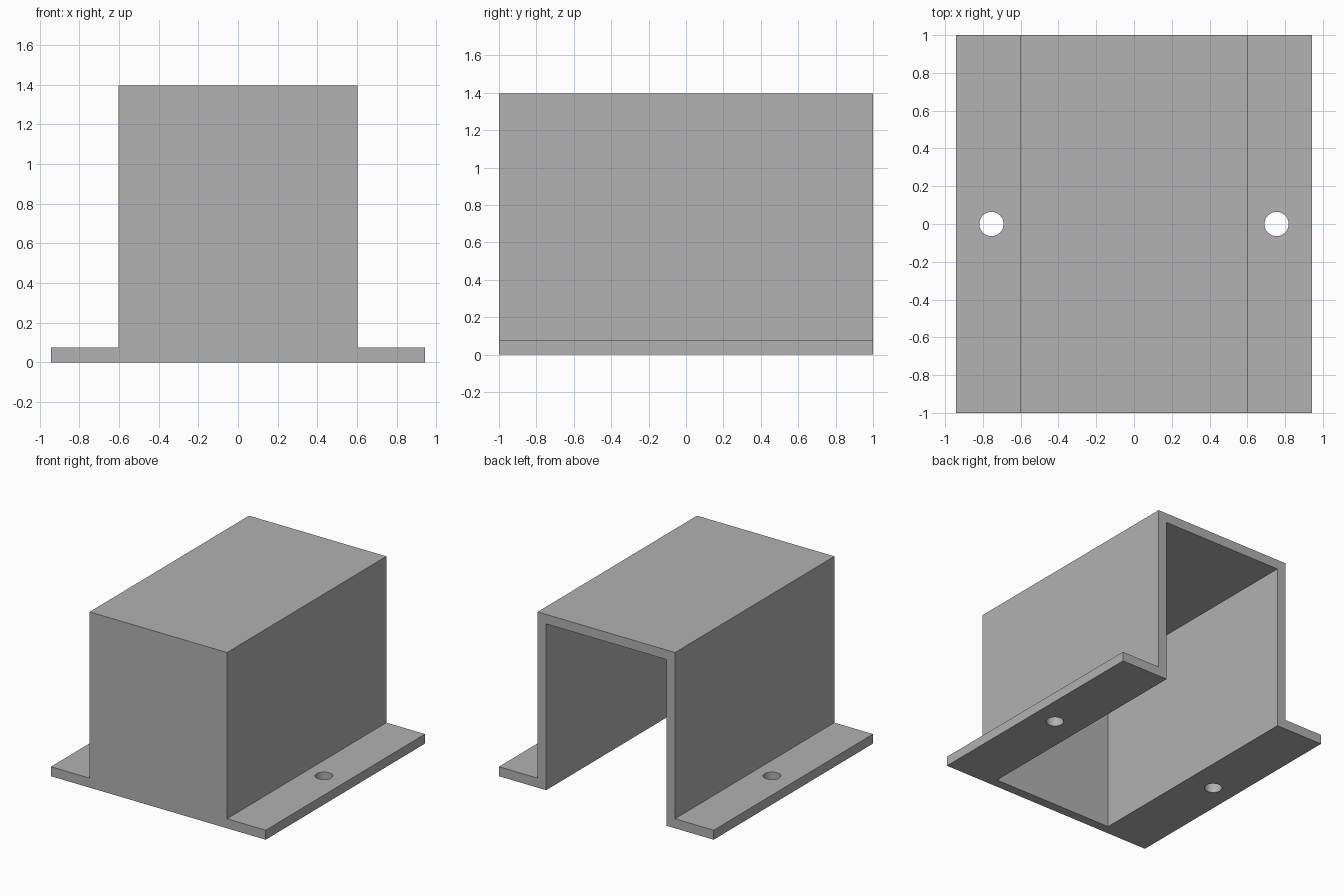
import bpy
import bmesh

if "Cube" in bpy.data.objects:
    bpy.data.objects.remove(bpy.data.objects["Cube"])

U = 2 / 53              # one design unit
LENGTH, HEIGHT, WALL = 53 * U, 37 * U, 2 * U
BODY, FLANGE = 16 * U, 25 * U      # half widths
HOLE_X, HOLE_R = 20 * U, 1.7 * U

grey = bpy.data.materials.new("plain grey")
grey.use_nodes = True
colour = (0.445, 0.445, 0.445, 1)
grey.diffuse_color = colour
grey.node_tree.nodes["Principled BSDF"].inputs["Base Color"].default_value = colour


def extrude_profile(name, points, y0, y1):
    """Solid made by sweeping an x-z outline along y."""
    bm = bmesh.new()
    face = bm.faces.new([bm.verts.new((x, y0, z)) for x, z in points])
    swept = bmesh.ops.extrude_face_region(bm, geom=[face])["geom"]
    verts = [v for v in swept if isinstance(v, bmesh.types.BMVert)]
    bmesh.ops.translate(bm, verts=verts, vec=(0, y1 - y0, 0))
    bmesh.ops.recalc_face_normals(bm, faces=bm.faces)
    mesh = bpy.data.meshes.new(name)
    bm.to_mesh(mesh)
    bm.free()
    mesh.materials.append(grey)
    obj = bpy.data.objects.new(name, mesh)
    bpy.context.collection.objects.link(obj)
    return obj


def cut(target, cutter):
    """Subtract the cutter, then discard it."""
    cutter.hide_render = True
    bpy.ops.object.select_all(action='DESELECT')
    bpy.context.view_layer.objects.active = target
    target.select_set(True)
    mod = target.modifiers.new("cut", 'BOOLEAN')
    mod.operation = 'DIFFERENCE'
    mod.solver = 'EXACT'
    mod.object = cutter
    bpy.ops.object.modifier_apply(modifier=mod.name)
    bpy.data.objects.remove(cutter)


# Outer shape: tall box with a mounting flange along each side
half = [(FLANGE, 0), (FLANGE, WALL), (BODY, WALL), (BODY, HEIGHT)]
outline = half + [(-x, z) for x, z in reversed(half)]
cover = extrude_profile("flanged_cover", outline, -LENGTH / 2, LENGTH / 2)

# Hollow, open at the back and underneath
inner = BODY - WALL
cavity = [(-inner, -1), (inner, -1), (inner, HEIGHT - WALL), (-inner, HEIGHT - WALL)]
cut(cover, extrude_profile("cavity_cutter", cavity, WALL - LENGTH / 2, LENGTH))

# One screw hole in each flange
for side in (-1, 1):
    bpy.ops.mesh.primitive_cylinder_add(vertices=48, radius=HOLE_R, depth=1,
                                        location=(side * HOLE_X, 0, 0))
    drill = bpy.context.object
    drill.name = "hole_cutter"
    drill.data.materials.append(grey)
    cut(cover, drill)

cover.select_set(True)
bpy.context.view_layer.objects.active = cover
bpy.ops.object.shade_smooth_by_angle()
